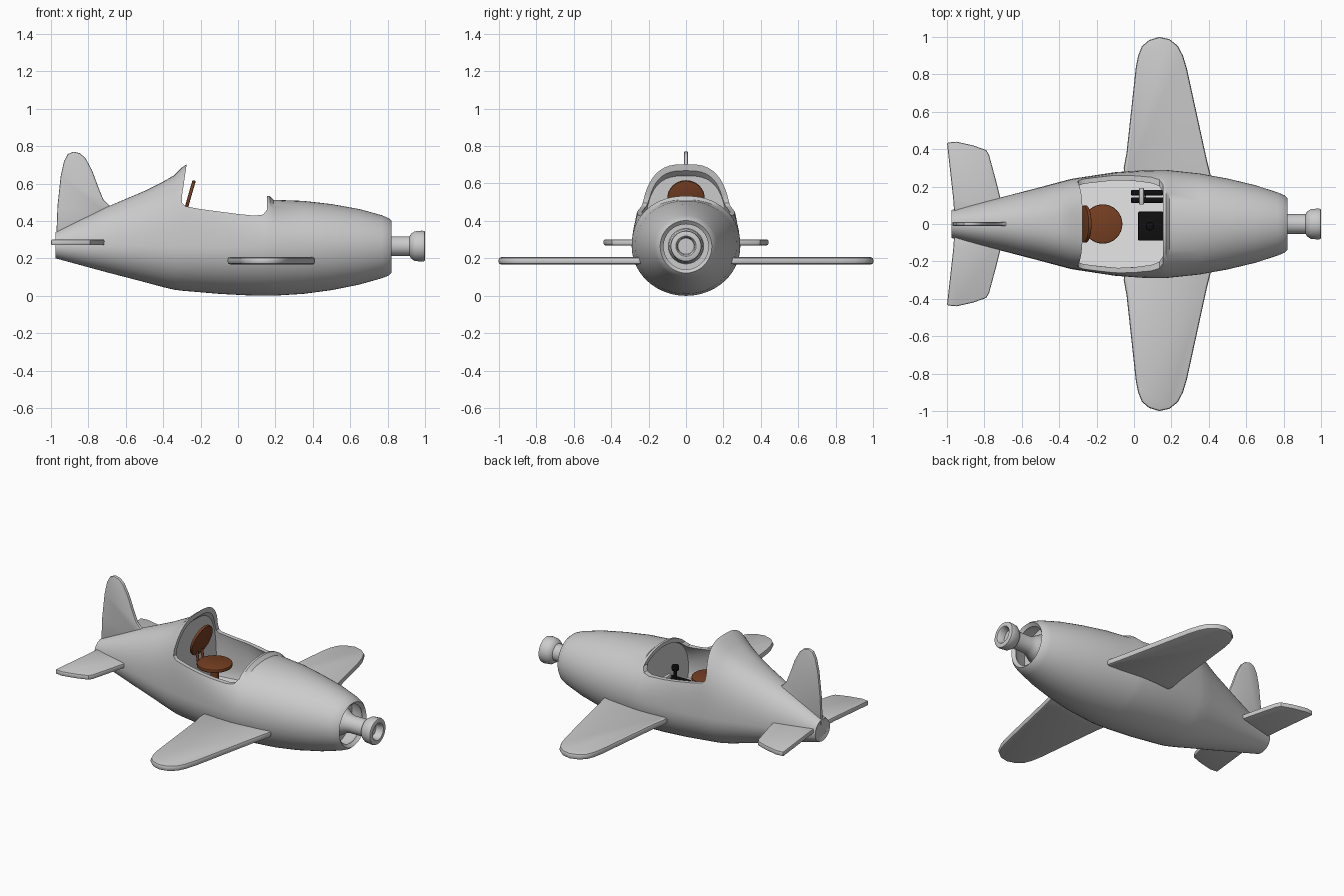
import bpy
import bmesh
from math import cos, sin, tau, radians, copysign

cube = bpy.data.objects.get("Cube")
if cube:
    bpy.data.objects.remove(cube, do_unlink=True)


def make_material(name, colour):
    mat = bpy.data.materials.new(name)
    mat.use_nodes = True
    mat.diffuse_color = (*colour, 1)
    mat.node_tree.nodes["Principled BSDF"].inputs["Base Color"].default_value = (*colour, 1)
    return mat


GREY = make_material("light grey paint", (0.6, 0.6, 0.6))
WHITE = make_material("white floor", (0.9, 0.9, 0.9))
BROWN = make_material("brown leather", (0.18, 0.05, 0.016))
BLACK = make_material("black controls", (0.005, 0.005, 0.005))
AXIS_Z = 0.265


def add_object(name, bm, mat):
    mesh = bpy.data.meshes.new(name)
    bm.to_mesh(mesh)
    bm.free()
    obj = bpy.data.objects.new(name, mesh)
    bpy.context.collection.objects.link(obj)
    mesh.materials.append(mat)
    return obj


def finish(obj, angle=35):
    """Apply all modifiers and shade smoothly with sharp edges kept."""
    bpy.ops.object.select_all(action="DESELECT")
    obj.select_set(True)
    bpy.context.view_layer.objects.active = obj
    for mod in list(obj.modifiers):
        bpy.ops.object.modifier_apply(modifier=mod.name)
    bpy.ops.object.shade_smooth_by_angle(angle=radians(angle))
    return obj


def bevel(obj, width, segments=2):
    mod = obj.modifiers.new("Bevel", "BEVEL")
    mod.width, mod.segments = width, segments
    mod.limit_method, mod.angle_limit = "ANGLE", radians(40)


def loft(name, rings, mat, caps=False):
    """Skin a row of closed rings."""
    bm = bmesh.new()
    rows = [[bm.verts.new(p) for p in ring] for ring in rings]
    count = len(rows[0])
    for a, b in zip(rows, rows[1:]):
        for i in range(count):
            j = (i + 1) % count
            bm.faces.new((a[i], a[j], b[j], b[i]))
    if caps:
        bm.faces.new(rows[0][::-1])
        bm.faces.new(rows[-1])
    return add_object(name, bm, mat)


def plate(name, outline, place, mat, low, high, round_width=0.0):
    """Extrude a flat outline; place(u, v, w) maps it into space."""
    bm = bmesh.new()
    bottom = [bm.verts.new(place(u, v, low)) for u, v in outline]
    top = [bm.verts.new(place(u, v, high)) for u, v in outline]
    bm.faces.new(bottom)
    bm.faces.new(top[::-1])
    for i in range(len(outline)):
        j = (i + 1) % len(outline)
        bm.faces.new((bottom[i], top[i], top[j], bottom[j]))
    bmesh.ops.recalc_face_normals(bm, faces=bm.faces)
    obj = add_object(name, bm, mat)
    if round_width:
        bevel(obj, round_width)
    return finish(obj)


def disc(name, radius, depth, location, mat, tilt=0.0, round_width=0.0):
    bm = bmesh.new()
    bmesh.ops.create_cone(bm, cap_ends=True, segments=32, radius1=radius,
                          radius2=radius, depth=depth)
    obj = add_object(name, bm, mat)
    obj.location = location
    obj.rotation_euler.y = radians(tilt)
    if round_width:
        bevel(obj, round_width)
    return finish(obj)


def box(name, size, location, mat, round_width=0.004):
    bm = bmesh.new()
    bmesh.ops.create_cube(bm, size=1)
    bmesh.ops.scale(bm, vec=size, verts=bm.verts)
    obj = add_object(name, bm, mat)
    obj.location = location
    bevel(obj, round_width)
    return finish(obj)


# Fuselage stations: x, bottom, top, half width, squareness of the upper half
STATIONS = [
    (-.975, .20, .34, .075, 2), (-.7, .125, .475, .145, 2.1),
    (-.5, .073, .56, .197, 2.4), (-.4, .046, .61, .224, 2.6),
    (-.34, .032, .645, .24, 2.8), (-.3, .027, .685, .247, 2.9),
    (-.265, .024, .71, .252, 2.9), (-.1, .01, .64, .277, 2.7),
    (.05, .002, .56, .288, 2.4), (.14, 0, .533, .29, 2.2),
    (.17, 0, .533, .289, 2.2), (.19, 0, .513, .287, 2.2),
    (.35, .01, .507, .27, 2.1), (.5, .03, .49, .243, 2),
    (.65, .06, .463, .207, 2), (.77, .094, .43, .168, 2),
    (.805, .108, .415, .153, 2), (.82, .122, .402, .138, 2),
]


def station_at(x):
    for a, b in zip(STATIONS, STATIONS[1:]):
        if a[0] <= x <= b[0]:
            t = (x - a[0]) / (b[0] - a[0])
            return [p + (q - p) * t for p, q in zip(a, b)]


def section(station, scale=1.0, segments=56):
    x, bottom, top, half, power = station
    ring = []
    for i in range(segments):
        c, s = cos(tau * i / segments), sin(tau * i / segments)
        n = power if s > 0 else 2
        y = copysign(abs(c) ** (2 / n), c) * half
        z = copysign(abs(s) ** (2 / n), s) * (top - AXIS_Z if s > 0 else AXIS_Z - bottom)
        ring.append((x, y * scale, AXIS_Z + z * scale))
    return ring


# Hollow fuselage with the cockpit opening cut away
fuselage = loft("fuselage", [section(s) for s in STATIONS], GREY)
shell = fuselage.modifiers.new("Shell", "SOLIDIFY")
shell.thickness, shell.offset = 0.026, -1

OPENING = [(-.265, .95), (-.275, .7), (-.3, .53), (-.298, .495), (-.28, .478),
           (-.2, .463), (0, .437), (.09, .428), (.135, .434), (.155, .46), (.158, .95)]
cutter = plate("cockpit_cutter", OPENING, lambda u, v, w: (u, w, v), GREY, -.5, .5)
cutter.hide_render = True
cut = fuselage.modifiers.new("Cockpit", "BOOLEAN")
cut.operation, cut.solver, cut.object = "DIFFERENCE", "EXACT", cutter
finish(fuselage)
bpy.data.objects.remove(cutter, do_unlink=True)

# Walls closing the shell
for name, x, scale in (("tail_cap", -.968, .9), ("rear_bulkhead", -.318, .95),
                       ("front_bulkhead", .166, .95), ("nose_firewall", .69, .93)):
    ring = section(station_at(x), scale)
    finish(loft(name, [ring, [(px + .01, y, z) for px, y, z in ring]], GREY, caps=True))

# Cockpit floor
half_floor = [(-.31, .215), (0, .25), (.168, .255)]
plate("cockpit_floor", half_floor + [(x, -y) for x, y in half_floor[::-1]],
      lambda u, v, w: (u, v, w), WHITE, .19, .2)

# Wings and tailplanes, mirrored to both sides
WING = [(-.05, .24), (-.055, .3), (-.04, .38), (.01, .84), (.022, .9), (.042, .95),
        (.08, .983), (.135, 1), (.19, .988), (.235, .952), (.262, .9), (.283, .83),
        (.39, .34), (.41, .26), (.41, .24)]
TAILPLANE = [(-.96, .04), (-.967, .14), (-1, .435), (-.95, .44), (-.86, .42),
             (-.79, .395), (-.775, .37), (-.74, .24), (-.715, .14), (-.705, .08),
             (-.705, .04)]
for side, word in ((1, "rear"), (-1, "front")):
    put = lambda u, v, w, s=side: (u, v * s, w)
    plate(word + "_side_wing", WING, put, GREY, .168, .206, .012)
    plate(word + "_side_tailplane", TAILPLANE, put, GREY, .27, .301, .008)

# Upright tail fin
FIN = [(-.972, .3), (-.965, .48), (-.948, .64), (-.93, .72), (-.91, .757),
       (-.88, .77), (-.845, .762), (-.815, .735), (-.78, .67), (-.745, .575),
       (-.72, .515), (-.69, .483), (-.66, .475), (-.66, .4)]
plate("tail_fin", FIN, lambda u, v, w: (u, w, v), GREY, -.011, .011, .006)

# Turned nose shaft with a hollow hub
PROFILE = [(.695, .095), (.74, .09), (.79, .06), (.82, .053), (.918, .053),
           (.925, .066), (.945, .079), (.985, .083), (.997, .08), (1, .074),
           (1, .054), (.99, .047), (.955, .043)]
shaft = [[(x, r * cos(tau * i / 40), AXIS_Z + r * sin(tau * i / 40)) for i in range(40)]
         for x, r in PROFILE]
finish(loft("nose_shaft", shaft, GREY, caps=True))

# Pilot seat
disc("seat", .105, .022, (-.167, 0, .39), BROWN, 0, .006)
disc("seat_post", .025, .2, (-.167, 0, .29), BROWN)
disc("seat_backrest", .1, .018, (-.262, 0, .52), BROWN, 106, .005)
for y in (-.025, .025):
    disc("backrest_strut", .008, .12, (-.27, y, .41), BROWN, -8)
box("seat_bracket", (.1, .07, .012), (-.22, 0, .375), BROWN)

# Control column on its box
box("control_box", (.135, .155, .09), (.09, -.012, .245), BLACK)
disc("control_stick", .011, .1, (.085, -.012, .33), BLACK)
disc("control_grip", .022, .035, (.085, -.012, .385), BLACK, 0, .008)

# Throttle beside it
for y in (.128, .168):
    box("throttle_side", (.17, .03, .1), (.07, y, .25), BLACK)
disc("throttle_lever", .01, .14, (.045, .148, .32), GREY, -8)
box("throttle_handle", (.026, .09, .024), (.04, .148, .39), GREY, .006)
